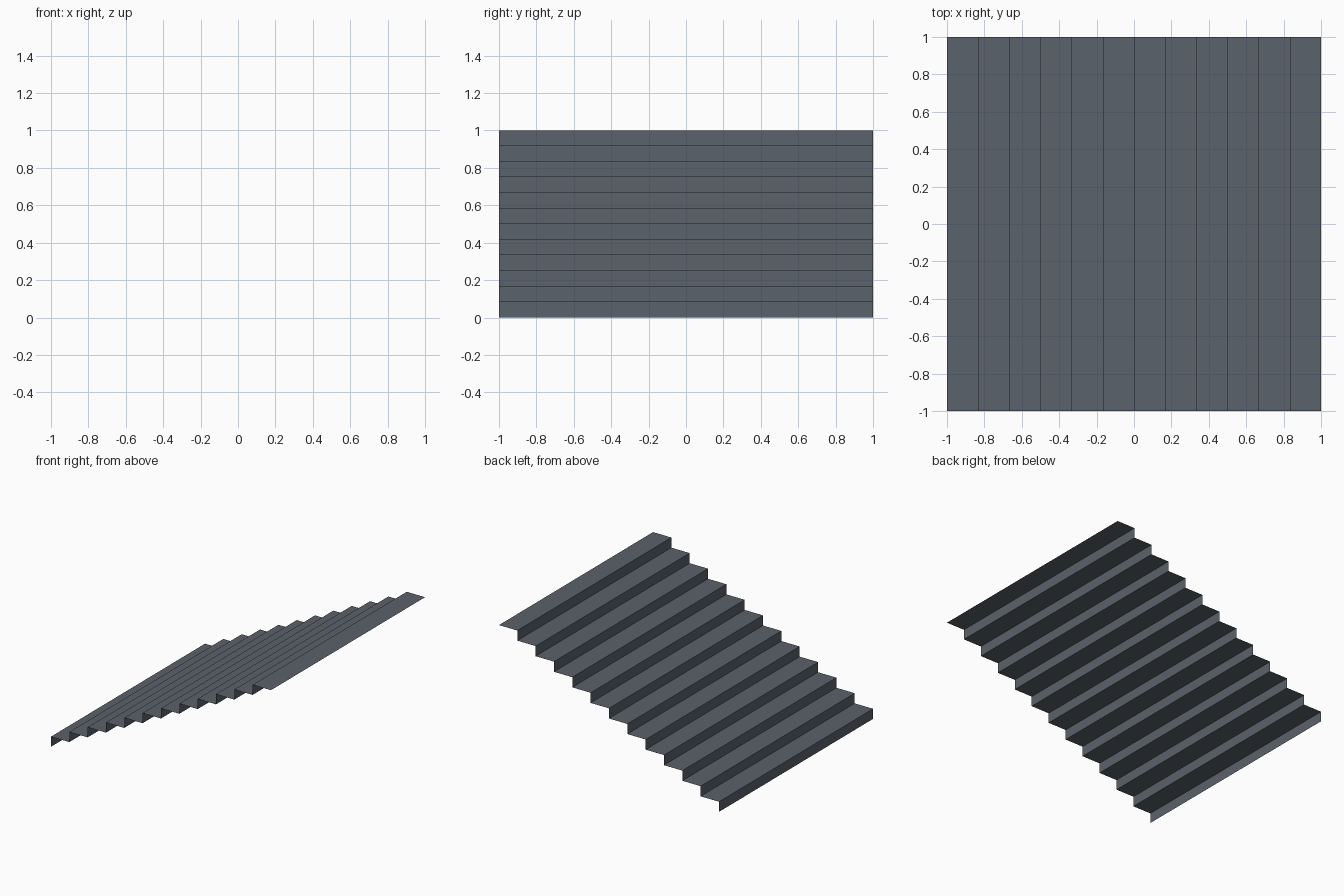
import bpy, bmesh

if "Cube" in bpy.data.objects:
    bpy.data.objects.remove(bpy.data.objects["Cube"])

STEPS = 12
RUN = 2.0 / STEPS
RISE = 1.0 / STEPS

# Single slate grey colour
slate = bpy.data.materials.new("slate grey")
slate.diffuse_color = (0.105, 0.122, 0.147, 1.0)
slate.use_nodes = True
slate.node_tree.nodes["Principled BSDF"].inputs["Base Color"].default_value = slate.diffuse_color

# Zigzag side profile: riser then tread, climbing towards +x
profile = [(-1.0, 0.0)]
for i in range(STEPS):
    x = -1.0 + i * RUN
    z = (i + 1) * RISE
    profile += [(x, z), (x + RUN, z)]

# Sweep the profile across the width as an open sheet
bm = bmesh.new()
front = [bm.verts.new((x, -1.0, z)) for x, z in profile]
back = [bm.verts.new((x, 1.0, z)) for x, z in profile]
for i in range(len(profile) - 1):
    # normals point up on treads and to -x on risers
    bm.faces.new((front[i], front[i + 1], back[i + 1], back[i]))

mesh = bpy.data.meshes.new("stair_flight")
bm.to_mesh(mesh)
bm.free()
mesh.materials.append(slate)
stairs = bpy.data.objects.new("stair_flight", mesh)
bpy.context.collection.objects.link(stairs)
